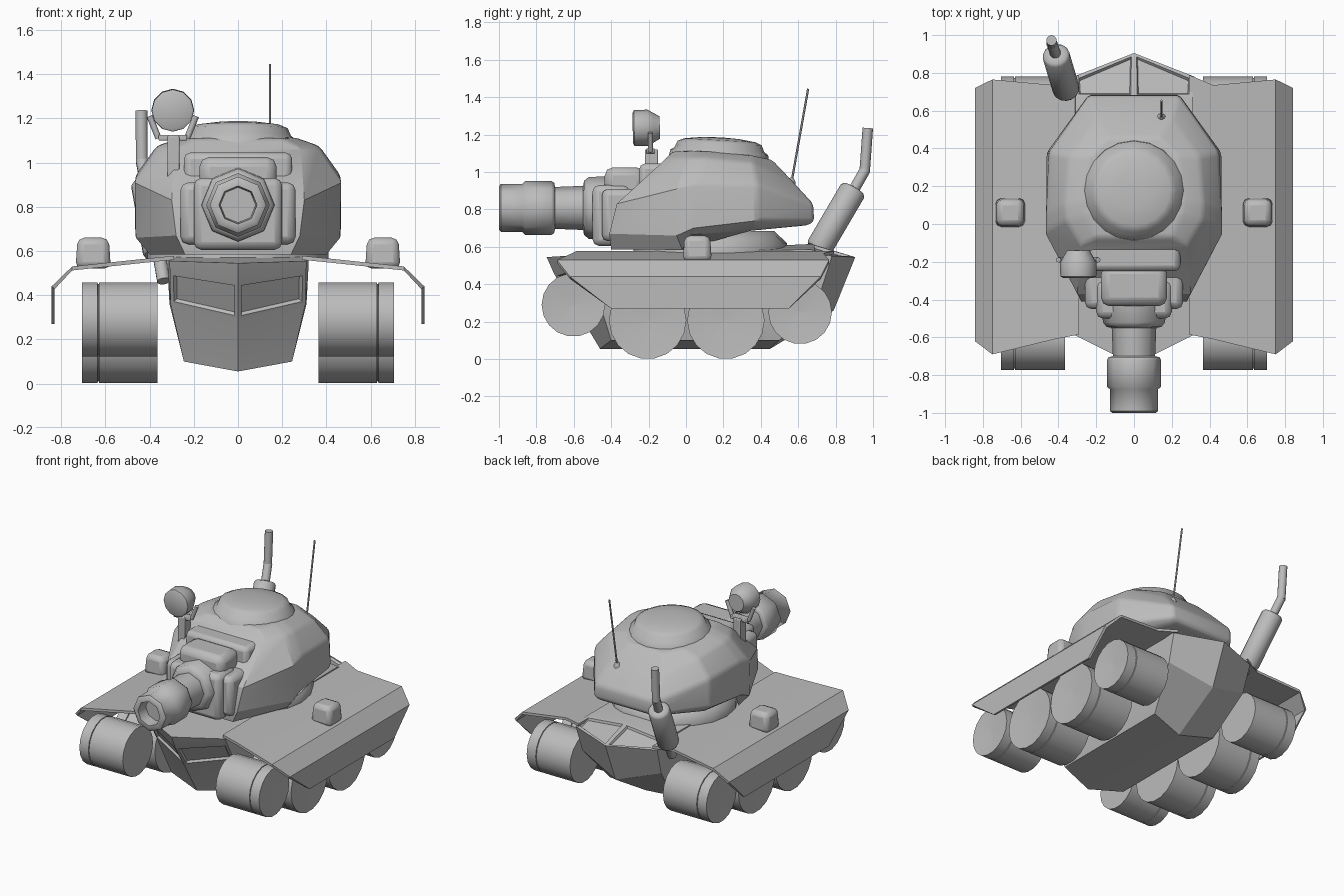
import bpy, bmesh, math
from mathutils import Vector

if "Cube" in bpy.data.objects:
    bpy.data.objects.remove(bpy.data.objects["Cube"])

paint = bpy.data.materials.new("plain_grey")
paint.diffuse_color = (0.5, 0.5, 0.5, 1)
paint.use_nodes = True
paint.node_tree.nodes["Principled BSDF"].inputs["Base Color"].default_value = paint.diffuse_color


def finish(name, bm, angle=35, bevel=0):
    bmesh.ops.recalc_face_normals(bm, faces=bm.faces)
    me = bpy.data.meshes.new(name)
    bm.to_mesh(me)
    bm.free()
    ob = bpy.data.objects.new(name, me)
    bpy.context.collection.objects.link(ob)
    me.materials.append(paint)
    if bevel:
        m = ob.modifiers.new("bevel", "BEVEL")
        m.width, m.segments = bevel, 2
    bpy.ops.object.select_all(action='DESELECT')
    ob.select_set(True)
    bpy.context.view_layer.objects.active = ob
    bpy.ops.object.shade_smooth_by_angle(angle=math.radians(angle))
    return ob


def lathe(name, a, b, profile, n=16, angle=50, phase=0):
    """Revolve (distance, radius) pairs around the line from a towards b."""
    a, b = Vector(a), Vector(b)
    d = (b - a).normalized()
    u = d.cross(Vector((1, 0, 0)) if abs(d.x) < 0.9 else Vector((0, 0, 1))).normalized()
    v = d.cross(u)
    bm = bmesh.new()
    rings = []
    for t, r in profile:
        rings.append([bm.verts.new(a + d * t + r * (u * math.cos(w) + v * math.sin(w)))
                      for w in (2 * math.pi * (i + phase) / n for i in range(n))])
    for r0, r1 in zip(rings, rings[1:]):
        for i in range(n):
            j = (i + 1) % n
            bm.faces.new((r0[i], r0[j], r1[j], r1[i]))
    bm.faces.new(rings[0])
    bm.faces.new(rings[-1])
    return finish(name, bm, angle)


def rod(name, a, b, r, n=10):
    return lathe(name, a, b, [(0, r), ((Vector(b) - Vector(a)).length, r)], n)


def box(name, x, y, z, bevel=0.02, taper=1.0):
    bm = bmesh.new()
    bmesh.ops.create_cube(bm, size=1)
    c = Vector([(p[0] + p[1]) / 2 for p in (x, y, z)])
    s = [p[1] - p[0] for p in (x, y, z)]
    for v in bm.verts:
        k = taper if v.co.z > 0 else 1
        v.co = c + Vector((v.co.x * s[0] * k, v.co.y * s[1] * k, v.co.z * s[2]))
    return finish(name, bm, 40, bevel)


def mirrored(bm, pts, faces):
    """Make the faces on +x and again on -x; returns all of them."""
    out = []
    for s in (1, -1):
        vs = {k: bm.verts.new((p[0] * s, p[1], p[2])) for k, p in pts.items()}
        out.append([bm.faces.new([vs[k] for k in f.split()]) for f in faces])
    return out


# Hull: pointed bow and stern, keeled belly, inset panels on bow and engine deck
pts = dict(A0=(0, -.745, .545), A1=(.31, -.59, .555), A2=(.32, .78, .55), A3=(0, .905, .545),
           L0=(0, -.705, .455), L1=(.308, -.56, .505),
           B0=(0, -.60, .29), B1=(.305, -.48, .36), B2=(.31, .72, .36), B3=(0, .79, .26),
           C0=(0, -.46, .055), C1=(.245, -.40, .10), C2=(.245, .50, .10), C3=(0, .45, .055),
           F0=(0, 0, .585), F1=(.31, 0, .58), E0=(0, .67, .615), E1=(.31, .67, .585))
faces = ["L0 L1 B1 B0", "E0 E1 A2 A3", "A1 F1 E1 A2 B2 B1 L1", "A2 A3 B3 B2", "B0 B1 C1 C0",
         "B1 B2 C2 C1", "B2 B3 C3 C2", "C0 C1 C2 C3", "A0 A1 F1 F0", "F0 F1 E1 E0", "A0 A1 L1 L0"]
bm = bmesh.new()
sides = mirrored(bm, pts, faces)
panels = [f for s in sides for f in s[:2]]
bmesh.ops.remove_doubles(bm, verts=bm.verts, dist=1e-4)
bmesh.ops.recalc_face_normals(bm, faces=bm.faces)
bmesh.ops.inset_individual(bm, faces=panels, thickness=.024)
bmesh.ops.inset_individual(bm, faces=panels, thickness=.012, depth=-.015)
finish("hull", bm, 20)

# Fenders: thin bent sheets with tapering skirts, rows of x, z, y front, y rear
rows = [(.29, .578, -.585, .79), (.42, .565, -.61, .735), (.75, .53, -.69, .765),
        (.843, .44, -.62, .72), (.843, .27, -.40, .55)]
for side, s in (("right", 1), ("left", -1)):
    bm = bmesh.new()
    vs = [[bm.verts.new((x * s, y, z)) for y in (y0, y1)] for x, z, y0, y1 in rows]
    for a, b in zip(vs, vs[1:]):
        bm.faces.new((a[0], a[1], b[1], b[0]))
    # thin the sheet by hand so the outer surface stays in place
    geo = bmesh.ops.extrude_face_region(bm, geom=bm.faces[:], use_keep_orig=True)["geom"]
    for v in geo:
        if isinstance(v, bmesh.types.BMVert):
            outer = abs(v.co.x) > .8
            v.co.z -= .012 * (v.co.z > .3) if outer else .018
            v.co.x -= s * .014 * outer
    finish("fender_" + side, bm, 10)
    # Fender storage box
    box("fender_box_" + side, sorted((.575 * s, .735 * s)), (-.017, .138), (.52, .66), .03, .88)
    # Wheels with a groove near the outer end and a shallow dished cap
    for i, (y, z, r) in enumerate([(-.602, .29, .17), (-.205, .207, .207),
                                   (.213, .207, .207), (.61, .25, .17)]):
        w = [(0, r), (.264, r), (.265, r - .008), (.269, r - .008), (.27, r), (.34, r), (.325, .01)]
        lathe(f"wheel_{side}_{i + 1}", (.365 * s, y, z), (s, y, z), w, 18, 40)

# Turret ring
lathe("turret_ring", (0, .13, .56), (0, .13, 1), [(0, .41), (.06, .41), (.125, .34)], 20)

# Turret shell: five levels of five corners per side
levels = [[(.24, -.40, .585), (.40, -.02, .585), (.41, .03, .665), (.40, .37, .69), (.21, .65, .715)],
          [(.28, -.41, .67), (.462, -.05, .66), (.465, .04, .70), (.462, .38, .74), (.24, .685, .735)],
          [(.30, -.37, .83), (.465, -.03, .93), (.465, .06, .94), (.45, .38, .935), (.24, .68, .83)],
          [(.28, -.11, 1.07), (.36, .02, 1.075), (.37, .10, 1.075), (.345, .36, 1.05), (.20, .56, .96)],
          [(.20, -.07, 1.11), (.25, .05, 1.115), (.255, .12, 1.115), (.23, .36, 1.09), (.14, .46, 1.065)]]
bm = bmesh.new()
loops = [[bm.verts.new(p) for p in lv] + [bm.verts.new((-x, y, z)) for x, y, z in reversed(lv)]
         for lv in levels]
for a, b in zip(loops, loops[1:]):
    for i in range(10):
        j = (i + 1) % 10
        bm.faces.new((a[i], a[j], b[j], b[i]))
bm.faces.new(loops[0])
bm.faces.new(loops[-1])
# round off the roof and rear edges, leaving the front cheeks flat
soft = [e for e in bm.edges if all(v.co.z > .9 or v.co.y > .3 for v in e.verts)]
bmesh.ops.bevel(bm, geom=soft, offset=.05, segments=3, profile=.5, affect='EDGES', clamp_overlap=True)
finish("turret", bm, 32)

# Cupola: shallow dome leaning backwards
lathe("cupola", (0, .175, 1.06), (0, .20, 1.5),
      [(0, .27), (.045, .262), (.06, .24), (.095, .225), (.11, .19), (.122, .10), (.125, .03)], 20)

# Gun mantlet
box("mantlet_frame", (-.245, .245), (-.25, .0), (.80, 1.045), .03)
box("mantlet_cheeks", (-.26, .26), (-.45, -.2), (.63, .91), .035)
box("mantlet_plate", (-.20, .20), (-.50, -.3), (.605, .93), .035)
box("mantlet_roll", (-.175, .175), (-.435, -.22), (.86, 1.025), .045)

# Gun barrel with sleeve and hollow muzzle
lathe("barrel", (0, -.40, .808), (0, -2, .808),
      [(0, .17), (.12, .165), (.145, .145), (.15, .118), (.30, .112), (.305, .135), (.32, .144),
       (.46, .144), (.475, .128), (.59, .128), (.60, .115), (.60, .086), (.52, .08)], 8)

# Searchlight, yoke and post
lathe("searchlight", (-.295, -.285, 1.235), (-.295, 1, 1.26),
      [(0, .08), (.008, .095), (.08, .097), (.11, .08), (.145, .06)], 12, 40)
box("searchlight_post", (-.32, -.265), (-.22, -.15), (.93, 1.12), .006)
box("searchlight_yoke", (-.36, -.23), (-.215, -.165), (1.10, 1.125), .005)
for x, dx in ((-.36, -.04), (-.23, .04)):
    rod("searchlight_arm", (x, -.19, 1.11), (x + dx, -.19, 1.21), .014, 8)

# Exhaust: muffler leaning back, with a bent tail pipe
lathe("exhaust_muffler", (-.36, .715, .60), (-.415, .90, .915),
      [(-.16, .03), (-.02, .03), (-.015, .065), (0, .072), (.35, .072), (.365, .06), (.37, .03)], 14)
rod("exhaust_elbow", (-.415, .90, .91), (-.435, .957, 1.01), .029, 10)
rod("exhaust_pipe", (-.435, .955, 1.0), (-.437, .972, 1.235), .028, 10)

# Antenna
lathe("antenna_base", (.145, .555, .91), (.145, .58, 1.05), [(0, .03), (.04, .024), (.06, .009)], 10)
rod("antenna", (.145, .565, .95), (.145, .653, 1.445), .006, 6)
